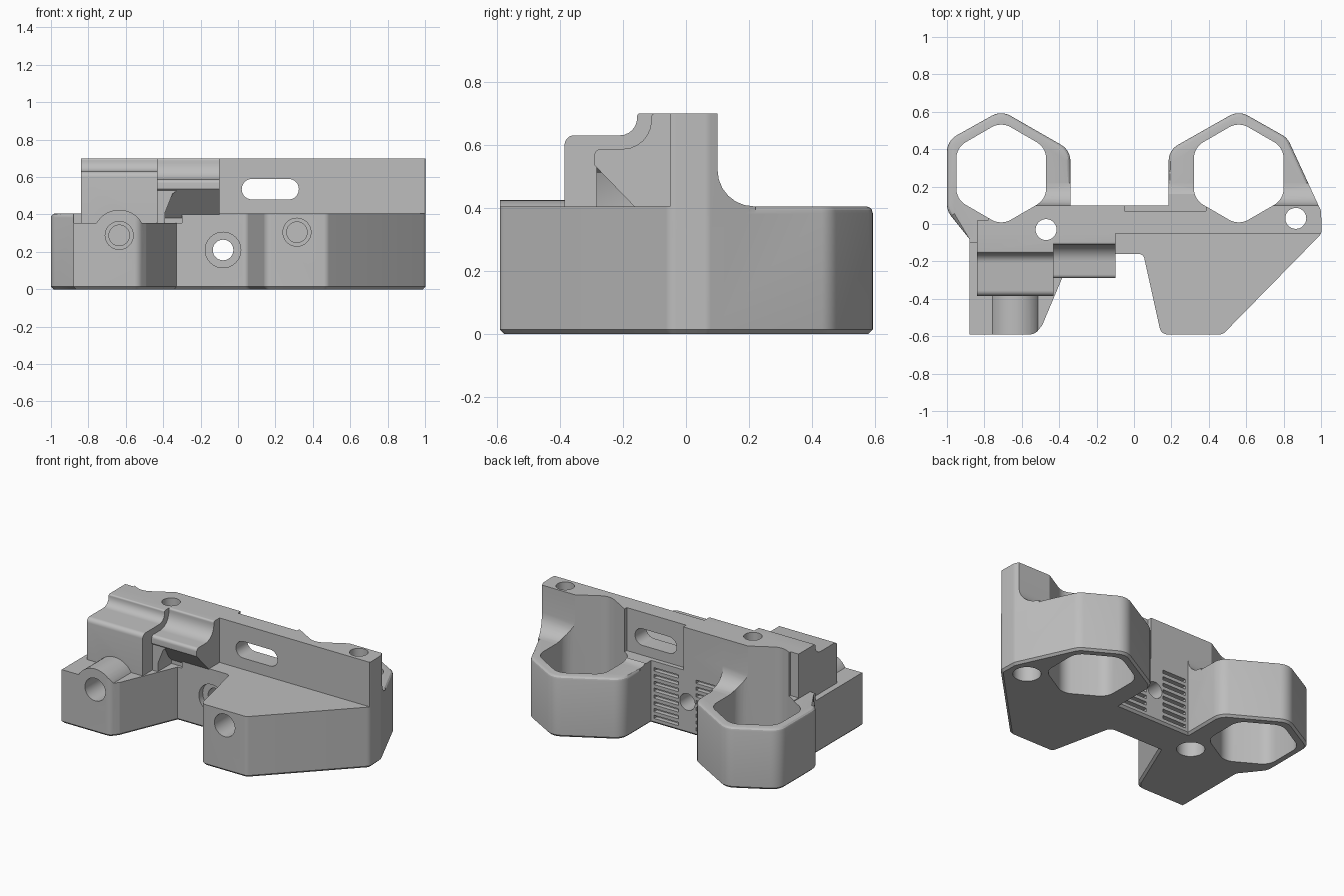
import bpy, bmesh
from math import pi, cos, sin, tan, atan2, radians
from mathutils import Vector

cube = bpy.data.objects.get("Cube")
if cube:
    bpy.data.objects.remove(cube, do_unlink=True)

grey = bpy.data.materials.new("plain grey")
grey.use_nodes = True
colour = (0.51, 0.51, 0.51, 1)
grey.diffuse_color = colour
grey.node_tree.nodes["Principled BSDF"].inputs["Base Color"].default_value = colour

# Axis maps: profile coordinates plus extrusion depth to space
AXES = {"z": lambda a, b, d: (a, b, d),
        "x": lambda a, b, d: (d, a, b),
        "y": lambda a, b, d: (a, d, b)}


def rounded(points, steps=6):
    """Round the corners of a polygon given as (a, b) or (a, b, radius)."""
    out = []
    for i, p in enumerate(points):
        c = Vector(p[:2])
        if len(p) == 2:
            out.append(c)
            continue
        r = p[2]
        u = (Vector(points[i - 1][:2]) - c).normalized()
        v = (Vector(points[(i + 1) % len(points)][:2]) - c).normalized()
        half = u.angle(v) / 2
        centre = c + (u + v).normalized() * r / sin(half)
        start, end = (c + w * r / tan(half) - centre for w in (u, v))
        first = atan2(start.y, start.x)
        sweep = (atan2(end.y, end.x) - first + pi) % (2 * pi) - pi
        for k in range(steps + 1):
            t = first + sweep * k / steps
            out.append(centre + Vector((cos(t), sin(t))) * r)
    return out


def on_soft_rim(edge, top):
    """Top edges around the sockets, behind and left of the wall."""
    mid = (edge.verts[0].co + edge.verts[1].co) / 2
    level = all(v.co.z > top - .001 for v in edge.verts)
    return level and (mid.y > .101 or (mid.x < -.87 and mid.y > -.08))


def prism(name, points, axis, lo, hi, chamfer=0, soft=0):
    """Extrude a profile; optionally chamfer the floor edge and soften the rear top edge."""
    bm = bmesh.new()
    pts = rounded(points)
    ends = [[bm.verts.new(AXES[axis](p.x, p.y, d)) for p in pts] for d in (lo, hi)]
    bm.faces.new(ends[0])
    bm.faces.new(ends[1])
    for i in range(len(pts)):
        j = (i + 1) % len(pts)
        bm.faces.new((ends[0][i], ends[0][j], ends[1][j], ends[1][i]))
    bmesh.ops.recalc_face_normals(bm, faces=bm.faces)
    if chamfer:
        floor = [e for e in bm.edges if all(v.co.z < lo + .001 for v in e.verts)]
        bmesh.ops.bevel(bm, geom=floor, offset=chamfer, segments=1, affect="EDGES")
    if soft:
        rim = [e for e in bm.edges if on_soft_rim(e, hi)]
        bmesh.ops.bevel(bm, geom=rim, offset=soft, segments=3, profile=.5, affect="EDGES")
    mesh = bpy.data.meshes.new(name)
    bm.to_mesh(mesh)
    bm.free()
    obj = bpy.data.objects.new(name, mesh)
    bpy.context.collection.objects.link(obj)
    mesh.materials.append(grey)
    return obj


def box(name, x, y, z):
    return prism(name, [(x[0], y[0]), (x[1], y[0]), (x[1], y[1]), (x[0], y[1])], "z", *z)


def rod(name, a, b, r, axis, lo, hi, sides=40):
    ring = [(a + r * cos(2 * pi * k / sides), b + r * sin(2 * pi * k / sides)) for k in range(sides)]
    return prism(name, ring, axis, lo, hi)


def combine(target, tool, operation):
    mod = target.modifiers.new("join", "BOOLEAN")
    mod.operation, mod.object, mod.solver = operation, tool, "EXACT"
    mod.use_self = operation != "INTERSECT"
    bpy.context.view_layer.objects.active = target
    bpy.ops.object.modifier_apply(modifier=mod.name)
    bpy.data.objects.remove(tool, do_unlink=True)


# Base plan: two front lugs, recess between them, two hexagonal sockets behind
plan = [(-.88, -.59), (-.53, -.59, .05), (-.49, -.54, .03), (-.33, -.16), (.05, -.16, .03),
        (.145, -.59, .04), (.475, -.59, .04), (1.004, -.05, .05), (1.0, .07, .05), (.82, .46, .1),
        (.56, .607, .1), (.185, .395, .1), (.185, .1), (-.34, .1), (-.34, .395, .1),
        (-.71, .607, .1), (-1.0, .445, .1), (-1.0, .07, .1), (-.88, -.08)]
bracket = prism("bracket", plan, "z", 0, .405, chamfer=.014, soft=.022)

# Lower the top of the left lug
combine(bracket, box("lug_step", (-1.1, -.3), (-.7, -.1), (.355, .6)), "DIFFERENCE")

# Upright wall with a sweeping fillet onto the sockets
wall = prism("wall", [(-.05, .31), (.22, .31), (.22, .405), (.1, .405, .115), (.1, .7), (-.05, .7)],
             "x", -.84, 1.1)
combine(wall, prism("wall_plan", plan, "z", .2, .8), "INTERSECT")
combine(wall, box("wall_end", (-.9, -.78), (.02, .3), (.41, .8)), "DIFFERENCE")
combine(bracket, wall, "UNION")

# Stepped shoulders, side brace and boss on the left
shoulder = [(-.02, .28), (-.385, .28), (-.385, .63, .03), (-.155, .63, .055),
            (-.155, .7, .01), (-.02, .7)]
combine(bracket, prism("tall_shoulder", shoulder, "x", -.84, -.43), "UNION")
ledge = [(-.01, .27), (-.14, .27), (-.14, .38), (-.29, .535), (-.29, .587, .02),
         (-.11, .587, .09), (-.11, .7, .012), (-.01, .7)]
combine(bracket, prism("low_shoulder", ledge, "x", -.437, -.1), "UNION")
brace = [(-.45, .29), (-.39, .29), (-.39, .41), (-.35, .51), (-.31, .54), (-.31, .56), (-.45, .56)]
combine(bracket, prism("side_brace", brace, "y", -.283, -.08), "UNION")
boss = rod("boss", -.635, .285, .14, "y", -.7, -.3)
combine(boss, prism("boss_plan", plan, "z", .1, .8), "INTERSECT")
combine(bracket, boss, "UNION")

# Hexagonal sockets
for cx in (-.71, .56):
    hexagon = [(cx + .277 * cos(radians(a)), .27 + .277 * sin(radians(a)), .1)
               for a in range(30, 390, 60)]
    combine(bracket, prism("socket", hexagon, "z", -.1, .9), "DIFFERENCE")

# Screw holes with wider mouths: front, middle and vertical
for x, z, back in ((-.635, .288, -.1), (.315, .305, -.1), (-.08, .21, .3)):
    combine(bracket, rod("front_hole", x, z, .055, "y", -.7, back), "DIFFERENCE")
for x, z, r, depth in ((-.635, .288, .075, -.3), (.315, .305, .075, -.3), (-.08, .21, .095, -.12)):
    combine(bracket, rod("front_mouth", x, z, r, "y", -.7, depth), "DIFFERENCE")
for x, y in ((-.47, -.03), (.865, .03)):
    combine(bracket, rod("upright_hole", x, y, .056, "z", -.1, .9), "DIFFERENCE")
    combine(bracket, rod("upright_mouth", x, y, .085, "z", -.1, .2), "DIFFERENCE")

# Shallow panel and slot in the wall
combine(bracket, box("panel", (-.05, .385), (.07, .16), (.415, .8)), "DIFFERENCE")
slot = [(.02, .48, .054), (.325, .48, .054), (.325, .59, .054), (.02, .59, .054)]
combine(bracket, prism("slot", slot, "y", -.3, .3), "DIFFERENCE")

# Two columns of grip grooves between the sockets
for x in ((-.32, -.145), (-.015, .165)):
    for k in range(8):
        z = .035 + k * .045
        combine(bracket, box("groove", x, (.07, .15), (z, z + .022)), "DIFFERENCE")

# Smooth shading that keeps hard edges
bpy.ops.object.select_all(action="DESELECT")
bracket.select_set(True)
bpy.context.view_layer.objects.active = bracket
bpy.ops.object.shade_smooth_by_angle(angle=radians(28))
